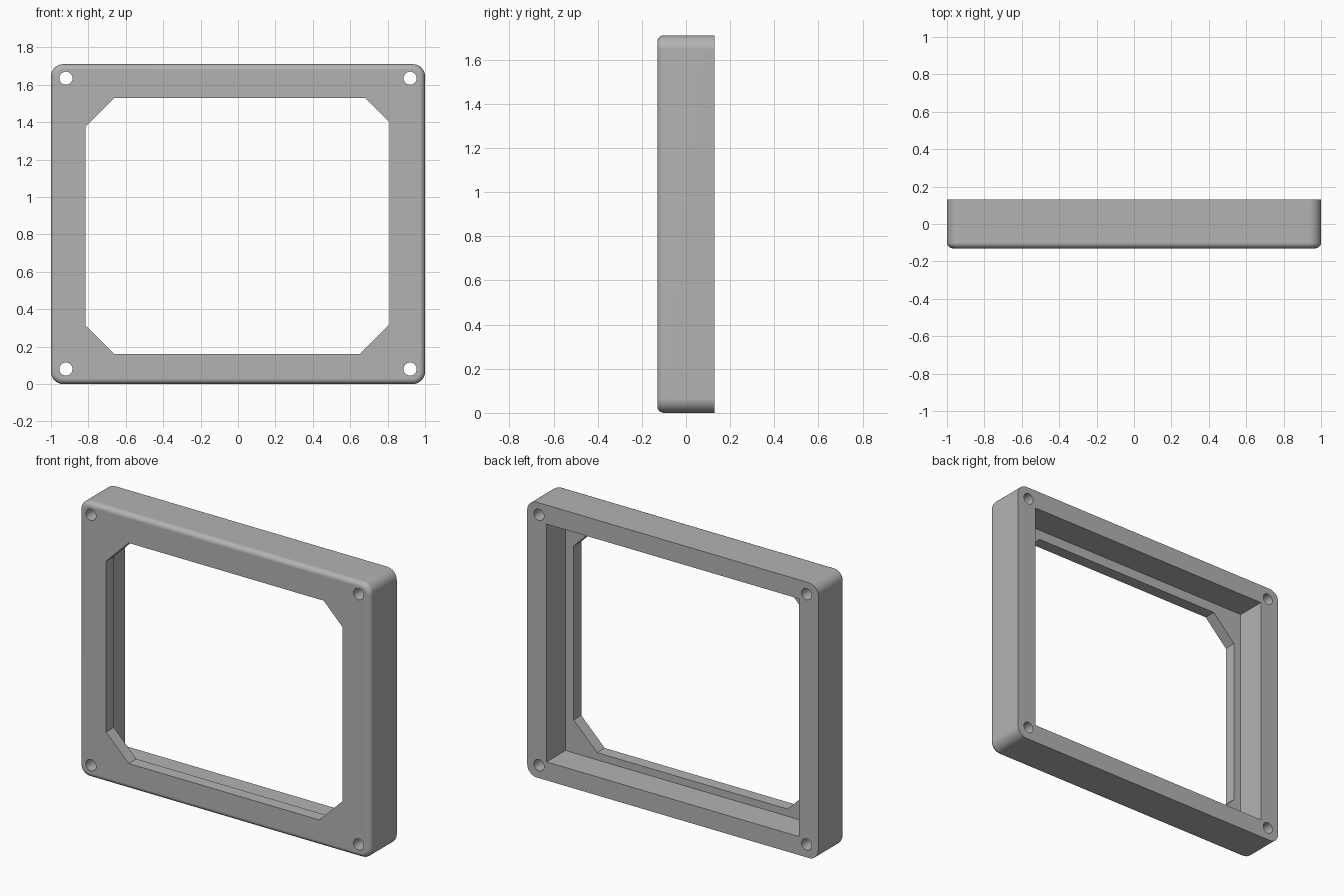
import bpy, bmesh, math

cube = bpy.data.objects.get("Cube")
if cube:
    bpy.data.objects.remove(cube, do_unlink=True)

HEIGHT, FRONT, BACK = 1.71, -0.13, 0.13
FLOOR = -0.055            # inner face of the front lip

grey = bpy.data.materials.new("plain grey")
grey.use_nodes = True
colour = (0.45, 0.45, 0.45, 1)
grey.diffuse_color = colour
grey.node_tree.nodes["Principled BSDF"].inputs["Base Color"].default_value = colour


def prism(name, outline, y0, y1, corner=0, edge=0):
    """Extrude an x-z outline along y, rounding its corners and front rim."""
    bm = bmesh.new()
    face = bm.faces.new([bm.verts.new((x, y0, z)) for x, z in outline])
    ext = bmesh.ops.extrude_face_region(bm, geom=[face])
    bmesh.ops.translate(bm, vec=(0, y1 - y0, 0),
                        verts=[g for g in ext["geom"] if isinstance(g, bmesh.types.BMVert)])
    if corner:
        sides = [e for e in bm.edges if abs(e.verts[0].co.y - e.verts[1].co.y) > 0.01]
        bmesh.ops.bevel(bm, geom=sides, offset=corner, segments=8, profile=0.5, affect='EDGES')
    if edge:
        rim = [e for e in bm.edges if all(abs(v.co.y - y0) < 1e-4 for v in e.verts)]
        bmesh.ops.bevel(bm, geom=rim, offset=edge, segments=5, profile=0.5, affect='EDGES')
    bmesh.ops.recalc_face_normals(bm, faces=bm.faces)
    mesh = bpy.data.meshes.new(name)
    bm.to_mesh(mesh)
    bm.free()
    mesh.materials.append(grey)
    obj = bpy.data.objects.new(name, mesh)
    bpy.context.collection.objects.link(obj)
    return obj


def box(x, z0, z1):
    return [(-x, z0), (x, z0), (x, z1), (-x, z1)]


def circle(x, z, r, n=24):
    return [(x + r * math.cos(i * math.tau / n), z + r * math.sin(i * math.tau / n))
            for i in range(n)]


# Rounded outer body
frame = prism("bezel_frame", box(1, 0, HEIGHT), FRONT, BACK, corner=0.065, edge=0.03)

# Rear pocket, chamfered window and four screw holes
window = [(-0.66, 0.16), (0.65, 0.16), (0.81, 0.32), (0.81, 1.40),
          (0.68, 1.53), (-0.66, 1.53), (-0.815, 1.375), (-0.815, 0.315)]
cutters = [prism("rear_pocket_cutter", box(0.867, 0.115, 1.592), FLOOR, BACK + 0.1),
           prism("window_cutter", window, FRONT - 0.1, BACK + 0.05)]
for x in (-0.92, 0.92):
    for z in (0.08, 1.635):
        cutters.append(prism("screw_hole_cutter", circle(x, z, 0.035), FRONT - 0.1, BACK + 0.1))

bpy.ops.object.select_all(action='DESELECT')
bpy.context.view_layer.objects.active = frame
frame.select_set(True)
for cutter in cutters:
    cutter.hide_render = True
    cut = frame.modifiers.new("cut", 'BOOLEAN')
    cut.operation, cut.solver, cut.object = 'DIFFERENCE', 'EXACT', cutter
    bpy.ops.object.modifier_apply(modifier=cut.name)
    bpy.data.objects.remove(cutter, do_unlink=True)

# Smooth rounded edges, flat broad faces
bpy.ops.object.shade_smooth_by_angle(angle=math.radians(30))
weighted = frame.modifiers.new("flat faces", 'WEIGHTED_NORMAL')
weighted.keep_sharp = True
